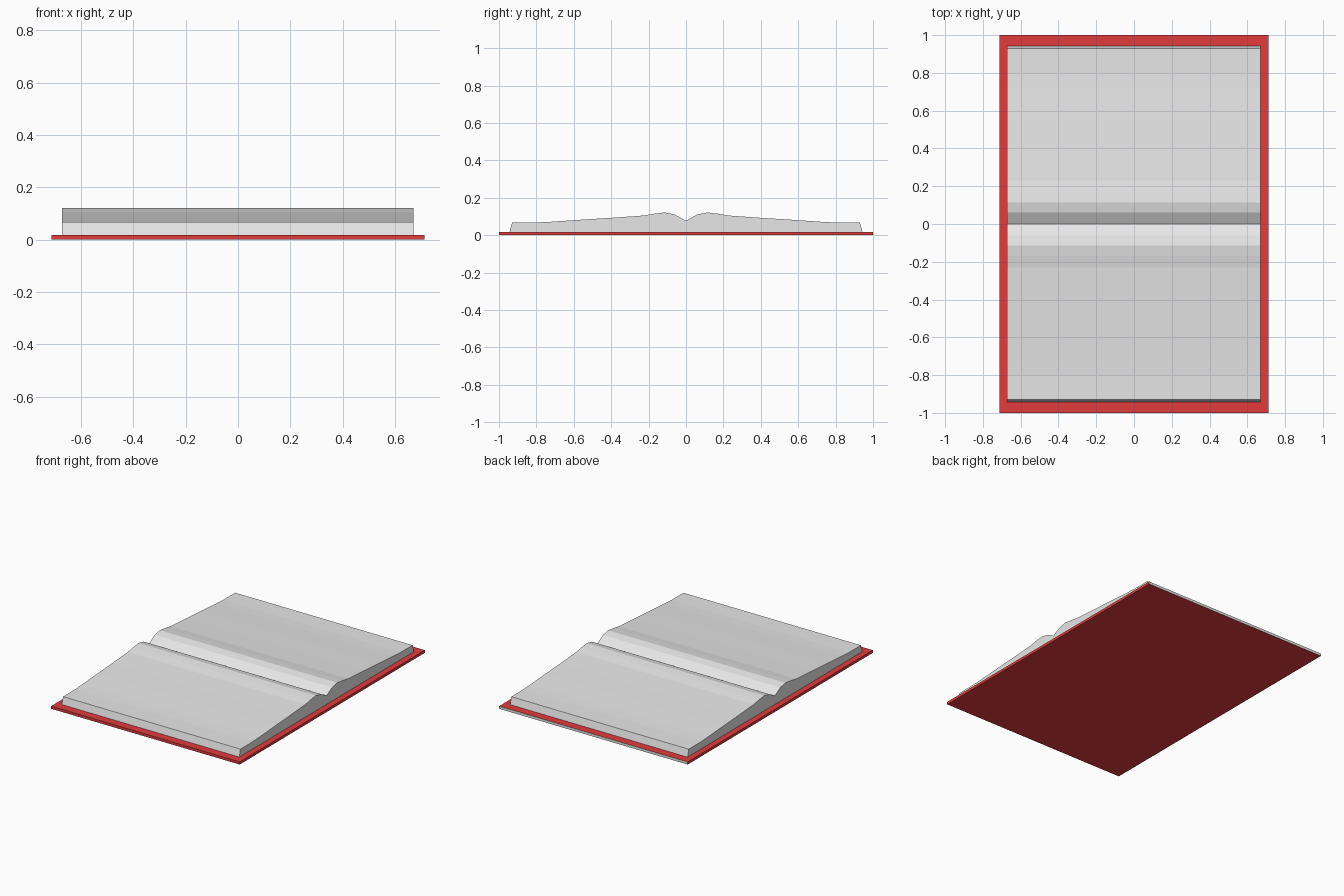
import bpy, bmesh

if "Cube" in bpy.data.objects:
    bpy.data.objects.remove(bpy.data.objects["Cube"])


def material(name, rgb):
    m = bpy.data.materials.new(name)
    m.diffuse_color = (*rgb, 1)
    m.use_nodes = True
    m.node_tree.nodes["Principled BSDF"].inputs["Base Color"].default_value = m.diffuse_color
    return m


paper = material("paper_grey", (0.8, 0.8, 0.8))
red = material("cover_red", (0.76, 0.045, 0.048))


def extrude_profile(name, profile, x0, x1, mats):
    """Sweep a closed (y, z) profile along x."""
    bm = bmesh.new()
    face = bm.faces.new([bm.verts.new((x0, y, z)) for y, z in profile])
    res = bmesh.ops.extrude_face_region(bm, geom=[face])
    verts = [g for g in res["geom"] if isinstance(g, bmesh.types.BMVert)]
    bmesh.ops.translate(bm, verts=verts, vec=(x1 - x0, 0, 0))
    bmesh.ops.recalc_face_normals(bm, faces=bm.faces)
    mesh = bpy.data.meshes.new(name)
    bm.to_mesh(mesh)
    bm.free()
    for m in mats:
        mesh.materials.append(m)
    obj = bpy.data.objects.new(name, mesh)
    bpy.context.collection.objects.link(obj)
    return obj


# Cover board: red, with a grey rear edge
T = 0.018
cover = extrude_profile("cover", [(-1, 0), (1, 0), (1, T), (-1, T)],
                        -0.713, 0.713, [red, paper])
for p in cover.data.polygons:
    p.material_index = 1 if p.normal.y > 0.9 else 0

# Open pages: half outline from outer foot to the ridge, mirrored at the gutter
half = [(0.943, T), (0.93, 0.067), (0.80, 0.068), (0.72, 0.072), (0.56, 0.083),
        (0.40, 0.093), (0.23, 0.105), (0.17, 0.115), (0.115, 0.122), (0.06, 0.111)]
outline = half + [(0, 0.077)] + [(-y, z) for y, z in reversed(half)]
extrude_profile("pages", outline, -0.672, 0.67, [paper])
